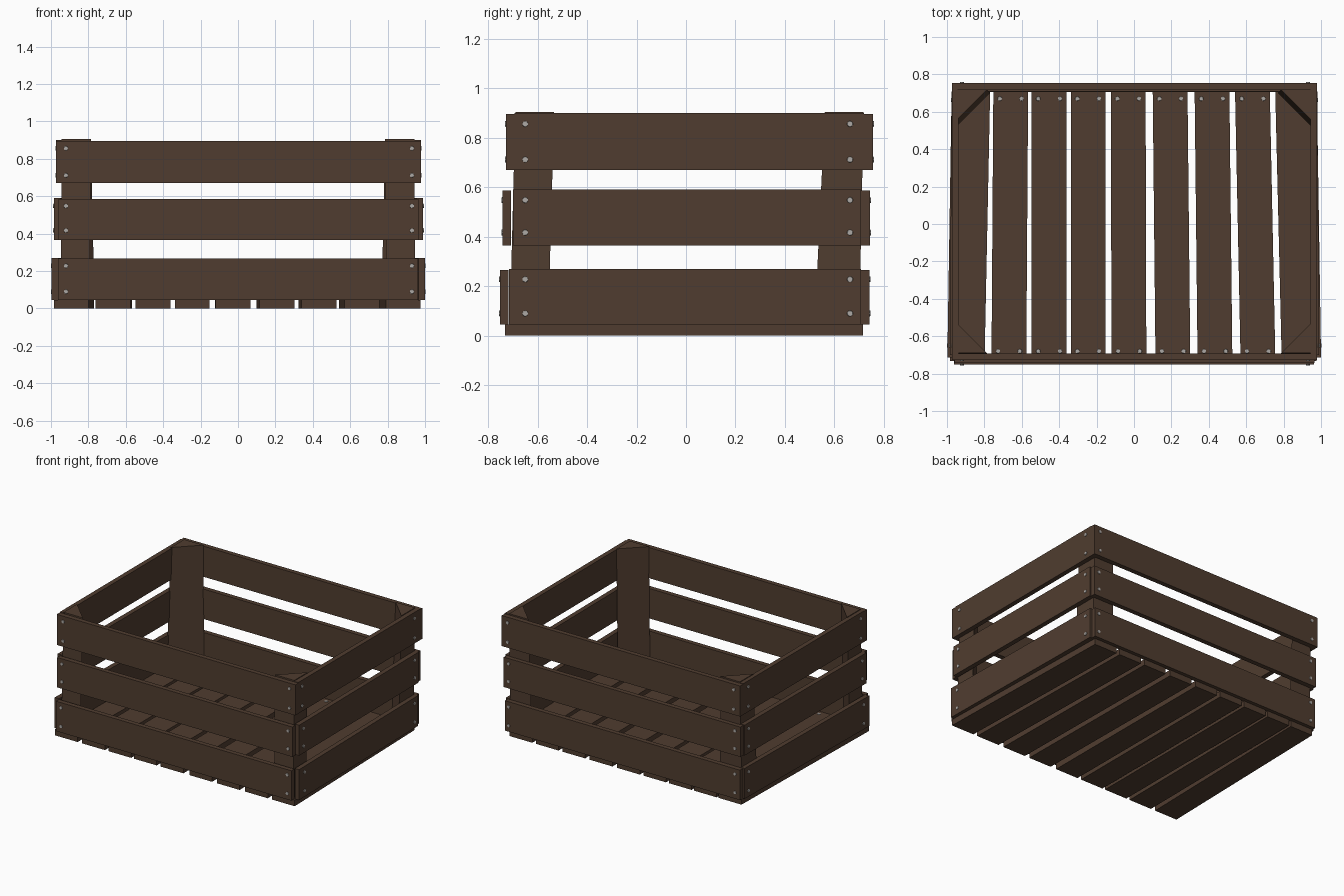
import bpy, bmesh, math
from mathutils import Vector, Matrix

if "Cube" in bpy.data.objects:
    bpy.data.objects.remove(bpy.data.objects["Cube"])


def material(name, rgb):
    m = bpy.data.materials.new(name)
    m.diffuse_color = (*rgb, 1)
    m.use_nodes = True
    m.node_tree.nodes["Principled BSDF"].inputs["Base Color"].default_value = m.diffuse_color
    return m


WOOD = material("dark brown wood", (0.080, 0.046, 0.029))
STEEL = material("light grey nail", (0.42, 0.40, 0.38))


def finish(bm, name, mat):
    bmesh.ops.recalc_face_normals(bm, faces=bm.faces)
    me = bpy.data.meshes.new(name)
    bm.to_mesh(me)
    bm.free()
    me.materials.append(mat)
    ob = bpy.data.objects.new(name, me)
    bpy.context.collection.objects.link(ob)
    return ob


def prism(name, bottom, top, z0, z1):
    """Solid between a bottom and a top outline with equal point counts."""
    bm = bmesh.new()
    lo = [bm.verts.new((x, y, z0)) for x, y in bottom]
    hi = [bm.verts.new((x, y, z1)) for x, y in top]
    n = len(lo)
    bm.faces.new(lo)
    bm.faces.new(hi)
    for i in range(n):
        j = (i + 1) % n
        bm.faces.new((lo[i], lo[j], hi[j], hi[i]))
    return finish(bm, name, WOOD)


def board(name, outline, z0, z1):
    return prism(name, outline, outline, z0, z1)


def nails(name, points, normal):
    """Flat nail heads facing along the normal."""
    bm = bmesh.new()
    rot = Vector(normal).to_track_quat('Z', 'Y').to_matrix().to_4x4()
    for p in points:
        bmesh.ops.create_cone(bm, cap_ends=True, segments=10, radius1=0.013, radius2=0.011,
                              depth=0.008, matrix=Matrix.Translation(p) @ rot)
    finish(bm, name, STEEL)


T = 0.035  # board thickness

# wall boards, per tier: z range, front face y, back face y, front board x range,
# back board x range, side outer x at the back and front ends, side start y, nail heights
tiers = {
    "bottom": (0.045, 0.27, -0.752, 0.742, (-0.962, 0.962), (-0.96, 0.962),
               (-0.975, -0.998), (0.978, 1.0), -0.715, (0.09, 0.228)),
    "middle": (0.365, 0.59, -0.742, 0.743, (-0.96, 0.965), (-0.965, 0.97),
               (-0.975, -0.985), (0.98, 0.99), -0.70, (0.417, 0.548)),
    "top": (0.67, 0.90, -0.728, 0.755, (-0.972, 0.978), (-0.972, 0.978),
            (-0.972, -0.972), (0.978, 0.978), -0.693, (0.712, 0.856)),
}
for tier, (z0, z1, yf, yb, fx, bx, lx, rx, ys, nz) in tiers.items():
    board(f"front_board_{tier}", [(fx[0], yf), (fx[1], yf), (fx[1], yf + T), (fx[0], yf + T)], z0, z1 - 0.004)
    board(f"back_board_{tier}", [(bx[0], yb - T), (bx[1], yb - T), (bx[1], yb), (bx[0], yb)], z0, z1 - 0.004)
    ye = yb - T
    for side, (xb, xf), s in (("left", lx, 1), ("right", rx, -1)):
        board(f"{side}_board_{tier}", [(xf, ys), (xf + s * T, ys), (xb + s * T, ye), (xb, ye)], z0, z1)
        # side nails follow the slant of the board
        pts = []
        for y in (-0.65, 0.663):
            t = (y - ys) / (ye - ys)
            pts += [(xf + (xb - xf) * t, y, z) for z in nz]
        nails(f"{side}_nails_{tier}", pts, (-s, 0, 0))
    nails(f"front_nails_{tier}", [(x, yf, z) for x in (-0.92, 0.93) for z in nz], (0, -1, 0))
    nails(f"back_nails_{tier}", [(x, yb, z) for x in (-0.92, 0.93) for z in nz], (0, 1, 0))

# triangular corner posts, leaning slightly backwards
for side, s in (("left", -1), ("right", 1)):
    for end, e, y_top, y_bot, leg in (("front", -1, -0.69, -0.712, 0.155), ("back", 1, 0.718, 0.70, 0.18)):
        def tri(x, y, a):
            return [(s * x, y), (s * (x - a), y), (s * x, y - e * a)]
        prism(f"{side}_{end}_post", tri(0.948, y_bot, leg), tri(0.943, y_top, 0.157), 0.045, 0.905)

# floor slats: left edge x at the back and at the front
slats = [(-0.955, -0.985), (-0.752, -0.762), (-0.547, -0.547), (-0.338, -0.338), (-0.124, -0.120),
         (0.100, 0.115), (0.324, 0.340), (0.540, 0.570), (0.755, 0.790)]
W = 0.186
Y0, Y1 = -0.732, 0.716
floor_pts = []
for i, (xb, xf) in enumerate(slats):
    board(f"floor_slat_{i + 1}", [(xf, Y0), (xf + W, Y0), (xb + W, Y1), (xb, Y1)], 0, 0.045)
    if 0 < i < len(slats) - 1:
        for y in (-0.68, 0.67):
            x = xf + (xb - xf) * (y - Y0) / (Y1 - Y0) + W / 2
            floor_pts += [(x - 0.058, y, 0.045), (x + 0.058, y, 0.045)]
nails("floor_nails", floor_pts, (0, 0, 1))
